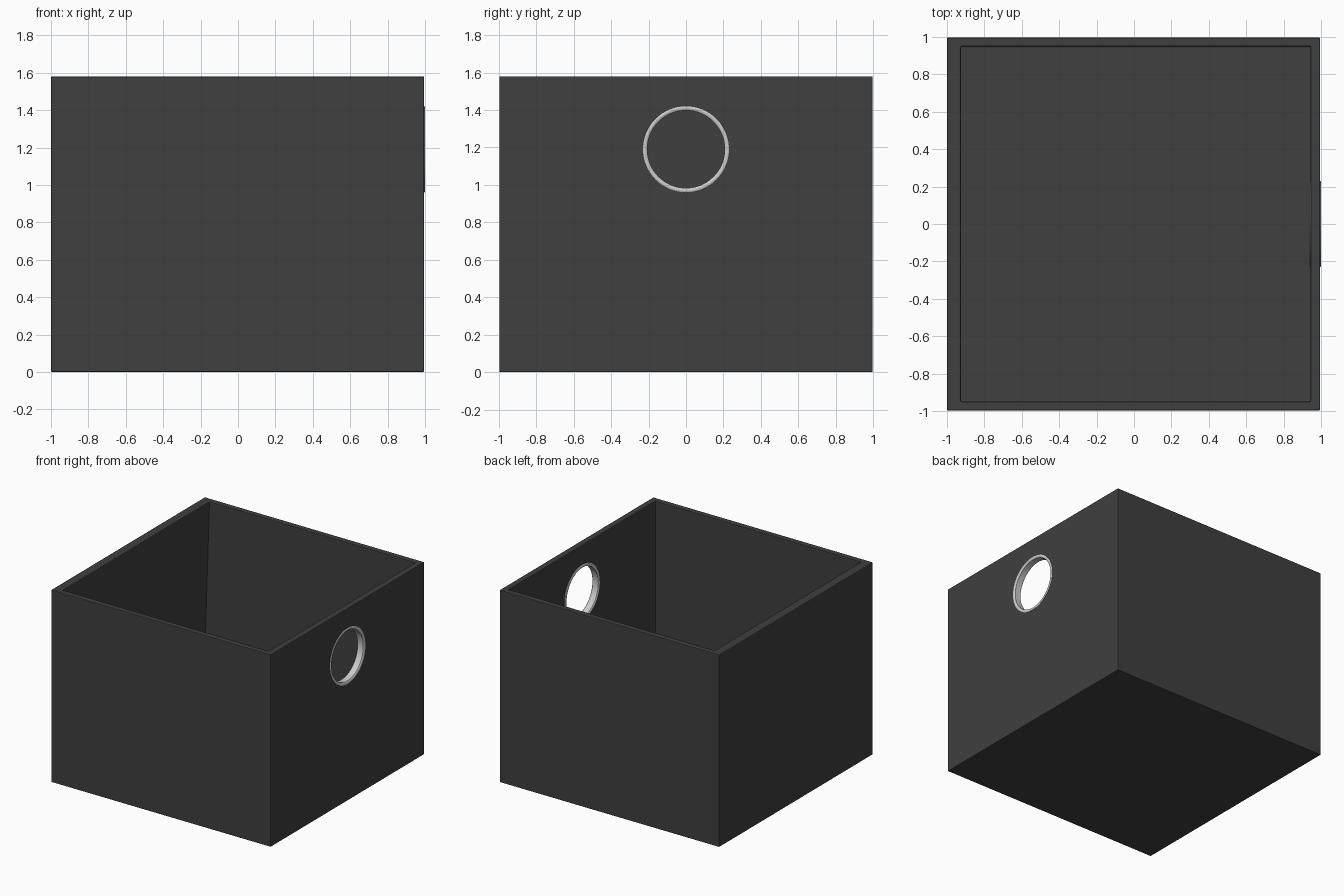
import bpy, bmesh, math
from mathutils import Matrix

if "Cube" in bpy.data.objects:
    bpy.data.objects.remove(bpy.data.objects["Cube"])

HOLE_Z, TOP = 1.19, 1.58
dark = bpy.data.materials.new("dark_finish")
dark.diffuse_color = (0.05, 0.05, 0.05, 1)
dark.use_nodes = True
dark.node_tree.nodes["Principled BSDF"].inputs["Base Color"].default_value = dark.diffuse_color


def finish(name, bm):
    bmesh.ops.recalc_face_normals(bm, faces=bm.faces)
    mesh = bpy.data.meshes.new(name)
    bm.to_mesh(mesh)
    bm.free()
    obj = bpy.data.objects.new(name, mesh)
    bpy.context.collection.objects.link(obj)
    return obj


def rect(bm, x0, x1, y, z):
    return [bm.verts.new(p) for p in ((x0, -y, z), (x1, -y, z), (x1, y, z), (x0, y, z))]


# Open bin: outer shell, rim and inner cavity (left wall thins towards the floor)
bm = bmesh.new()
loops = [rect(bm, -1, 0.995, 0.997, 0), rect(bm, -1, 0.995, 0.997, TOP),
         rect(bm, -0.925, 0.945, 0.95, TOP), rect(bm, -0.975, 0.945, 0.95, 0.05)]
for a, b in zip(loops, loops[1:]):
    for i in range(4):
        j = (i + 1) % 4
        bm.faces.new((a[i], a[j], b[j], b[i]))
bm.faces.new(loops[0])
bm.faces.new(loops[-1])
box = finish("open_bin", bm)
box.data.materials.append(dark)
bevel = box.modifiers.new("soft_edges", 'BEVEL')
bevel.width, bevel.segments = 0.006, 2

# Round finger hole through the right wall
bm = bmesh.new()
bmesh.ops.create_cone(bm, cap_ends=True, segments=64, radius1=0.217, radius2=0.217, depth=0.3,
                      matrix=Matrix.Translation((0.97, 0, HOLE_Z)) @ Matrix.Rotation(math.pi / 2, 4, 'Y'))
cutter = finish("hole_cutter", bm)
cutter.hide_render = True
cutter.hide_set(True)
cut = box.modifiers.new("finger_hole", 'BOOLEAN')
cut.operation, cut.object, cut.solver = 'DIFFERENCE', cutter, 'EXACT'

# Metal grommet: lipped profile (x, radius) spun around the hole axis
profile = [(0.94, 0.23), (0.937, 0.226), (0.937, 0.213), (0.942, 0.207), (0.993, 0.207),
           (0.998, 0.212), (1.0, 0.218), (1.0, 0.226), (0.997, 0.23),
           (0.99, 0.23), (0.99, 0.217), (0.95, 0.217), (0.95, 0.23)]
bm = bmesh.new()
verts = [bm.verts.new((x, r, 0)) for x, r in profile]
edges = [bm.edges.new((verts[i - 1], verts[i])) for i in range(len(verts))]
bmesh.ops.spin(bm, geom=verts + edges, cent=(0, 0, 0), axis=(1, 0, 0),
               angle=math.tau, steps=64, use_merge=True)
bmesh.ops.remove_doubles(bm, verts=bm.verts, dist=1e-5)
grommet = finish("finger_hole_ring", bm)
grommet.location.z = HOLE_Z
bpy.context.view_layer.objects.active = grommet
grommet.select_set(True)
bpy.ops.object.shade_smooth_by_angle(angle=math.radians(40))
